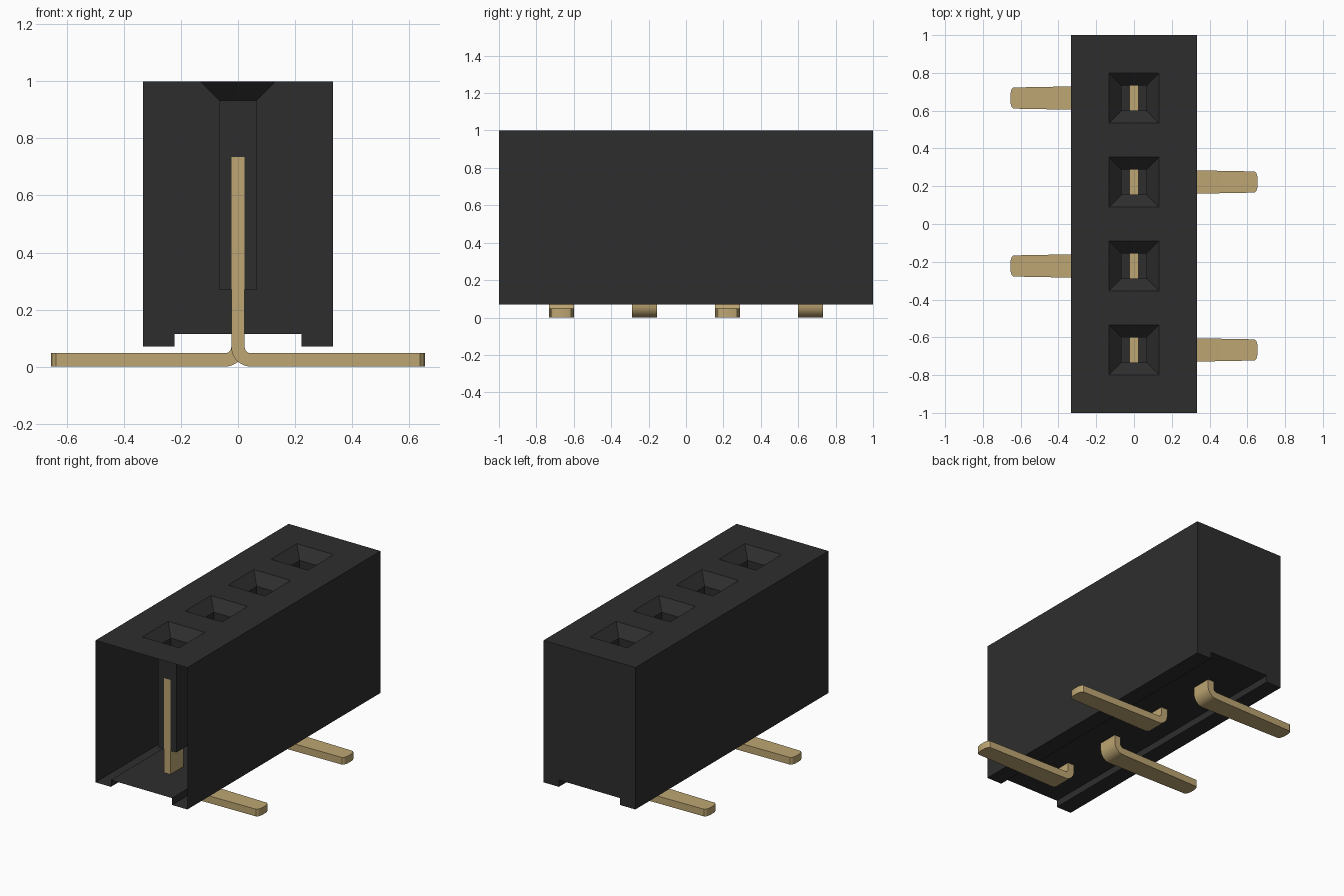
import bpy, bmesh, math

cube = bpy.data.objects.get("Cube")
if cube:
    bpy.data.objects.remove(cube, do_unlink=True)


def material(name, rgb, rough):
    m = bpy.data.materials.new(name)
    m.use_nodes = True
    m.diffuse_color = (*rgb, 1)
    bsdf = m.node_tree.nodes["Principled BSDF"]
    bsdf.inputs["Base Color"].default_value = (*rgb, 1)
    bsdf.inputs["Roughness"].default_value = rough
    return m


def finish(bm, name, mat):
    mesh = bpy.data.meshes.new(name)
    bm.to_mesh(mesh)
    bm.free()
    mesh.materials.append(mat)
    obj = bpy.data.objects.new(name, mesh)
    bpy.context.collection.objects.link(obj)
    return obj


black = material("black plastic", (0.027, 0.027, 0.027), 0.6)
gold = material("gold metal", (0.51, 0.38, 0.17), 0.5)

W, PITCH = 0.333, 0.4445
MOUTH, SLOT = 0.133, 0.066
pin_ys = [(i - 1.5) * PITCH for i in range(4)]

# Housing: channelled profile swept along y, closed at the back, open at the front
bm = bmesh.new()
half = [(W, 1), (W, 0.07), (0.222, 0.07), (0.222, 0.115)]
profile = [(-x, z) for x, z in half] + half[::-1]
front = [bm.verts.new((x, -1, z)) for x, z in profile]
back = [bm.verts.new((x, 1, z)) for x, z in profile]
for i in range(len(profile) - 1):
    bm.faces.new((front[i], back[i], back[i + 1], front[i + 1]))
bm.faces.new(back)

# Top plate: a grid with one open cell per socket
xs = [-W, -MOUTH, MOUTH, W]
ys = [-1] + [y + s * MOUTH for y in pin_ys for s in (-1, 1)] + [1]
grid = [[bm.verts.new((x, y, 1)) for x in xs] for y in ys]
for j in range(len(ys) - 1):
    for i in range(3):
        if not (i == 1 and j % 2):
            bm.faces.new((grid[j][i], grid[j][i + 1], grid[j + 1][i + 1], grid[j + 1][i]))

# Sockets: funnel, straight shaft and floor
for k, y in enumerate(pin_ys):
    a, b = grid[2 * k + 1], grid[2 * k + 2]
    ring = [a[1], a[2], b[2], b[1]]
    for z in (0.934, 0.27):
        low = [bm.verts.new((sx * SLOT, y + sy * SLOT, z))
               for sx, sy in ((-1, -1), (1, -1), (1, 1), (-1, 1))]
        for i in range(4):
            n = (i + 1) % 4
            bm.faces.new((ring[i], ring[n], low[n], low[i]))
        ring = low
    bm.faces.new(ring)
bmesh.ops.remove_doubles(bm, verts=bm.verts, dist=1e-4)
bmesh.ops.recalc_face_normals(bm, faces=bm.faces)
finish(bm, "housing", black)

# Contact pins: flat strip bent into a foot, feet alternating sides
T, R = 0.0235, 0.045
FULL = 0.067


def build_pin(name, y, side):
    # Each station: centre x, centre z, bend angle, half width
    stations = [(0, 0.735, 0, FULL)]
    for i in range(9):
        t = math.radians(90) * i / 8
        stations.append((R - R * math.cos(t), T + R - R * math.sin(t), t, FULL))
    for x, hw in ((0.638, 0.056), (0.648, 0.046), (0.655, 0.022)):
        stations.append((x, T, math.radians(90), hw))
    bm = bmesh.new()
    rings = []
    for x, z, t, hw in stations:
        nx, nz = T * math.cos(t), T * math.sin(t)
        rings.append([bm.verts.new((side * (x + s * nx), y + w * hw, z + s * nz))
                      for s, w in ((-1, -1), (1, -1), (1, 1), (-1, 1))])
    for r, q in zip(rings, rings[1:]):
        for i in range(4):
            n = (i + 1) % 4
            bm.faces.new((r[i], r[n], q[n], q[i]))
    bm.faces.new(rings[0])
    bm.faces.new(rings[-1])
    bmesh.ops.recalc_face_normals(bm, faces=bm.faces)
    obj = finish(bm, name, gold)
    bpy.ops.object.select_all(action="DESELECT")
    obj.select_set(True)
    bpy.context.view_layer.objects.active = obj
    bpy.ops.object.shade_smooth_by_angle(angle=math.radians(20))


for k, y in enumerate(pin_ys):
    build_pin(f"contact_pin_{k + 1}", y, 1 if k % 2 == 0 else -1)
